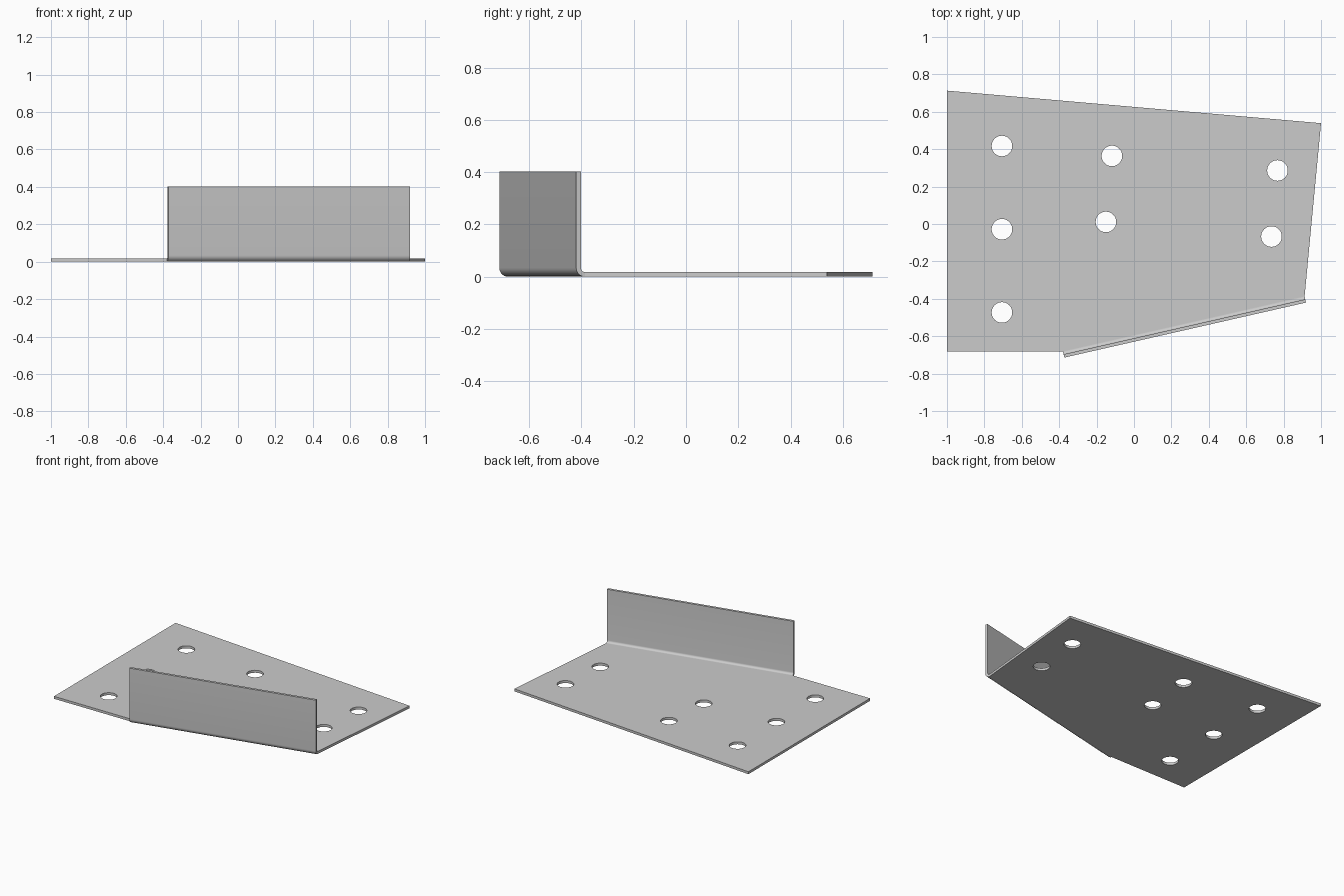
import bpy
import bmesh
from math import pi, sin, cos
from mathutils import Matrix, Vector

if "Cube" in bpy.data.objects:
    bpy.data.objects.remove(bpy.data.objects["Cube"])

THICK = 0.018      # sheet thickness
RADIUS = 0.034     # outer bend radius
HEIGHT = 0.403
HOLE_RADIUS = 0.055

steel = bpy.data.materials.new("grey steel")
steel.use_nodes = True
steel.diffuse_color = (0.6, 0.6, 0.6, 1)
steel.node_tree.nodes["Principled BSDF"].inputs["Base Color"].default_value = (0.6, 0.6, 0.6, 1)


def make_object(name, bm):
    bmesh.ops.recalc_face_normals(bm, faces=bm.faces)
    mesh = bpy.data.meshes.new(name)
    bm.to_mesh(mesh)
    bm.free()
    mesh.materials.append(steel)
    obj = bpy.data.objects.new(name, mesh)
    bpy.context.collection.objects.link(obj)
    return obj


def extrude_outline(name, points, offset):
    bm = bmesh.new()
    face = bm.faces.new([bm.verts.new(p) for p in points])
    result = bmesh.ops.extrude_face_region(bm, geom=[face], use_keep_orig=True)
    moved = [g for g in result["geom"] if isinstance(g, bmesh.types.BMVert)]
    bmesh.ops.translate(bm, verts=moved, vec=offset)
    return make_object(name, bm)


def smooth(obj):
    bpy.ops.object.select_all(action="DESELECT")
    obj.select_set(True)
    bpy.context.view_layer.objects.active = obj
    bpy.ops.object.shade_smooth_by_angle(angle=pi / 6)


# Base plate, whose slanted front edge is where the bend starts
bend_left = Vector((-0.38, -0.681, 0))
bend_right = Vector((0.912, -0.387, 0))
outline = [(-1, -0.681, 0), bend_left, bend_right, (1, 0.539, 0), (-1, 0.713, 0)]
plate = extrude_outline("base_plate", outline, (0, 0, THICK))

# Round bolt holes
holes = [(-0.706, 0.417), (-0.706, -0.028), (-0.706, -0.473), (-0.118, 0.364),
         (-0.15, 0.011), (0.767, 0.286), (0.735, -0.067)]
bm = bmesh.new()
for x, y in holes:
    bmesh.ops.create_cone(bm, cap_ends=True, segments=40, radius1=HOLE_RADIUS,
                          radius2=HOLE_RADIUS, depth=0.2,
                          matrix=Matrix.Translation((x, y, 0)))
cutter = make_object("hole_cutter", bm)
cutter.hide_render = True
cut = plate.modifiers.new("holes", "BOOLEAN")
cut.operation = "DIFFERENCE"
cut.solver = "EXACT"
cut.object = cutter
bpy.context.view_layer.objects.active = plate
bpy.ops.object.modifier_apply(modifier=cut.name)
bpy.data.objects.remove(cutter)
smooth(plate)

# Upright flange: the bend and wall section, swept along the bend line
along = bend_right - bend_left
outward = Vector((along.y, -along.x, 0)).normalized()


def section(radius):
    angles = [i * pi / 16 for i in range(9)]
    arc = [(radius * sin(a), RADIUS - radius * cos(a)) for a in angles]
    return arc + [(radius, HEIGHT)]


profile = section(RADIUS) + section(RADIUS - THICK)[::-1]
points = [bend_left + outward * d + Vector((0, 0, z)) for d, z in profile]
flange = extrude_outline("front_flange", points, along)
smooth(flange)
